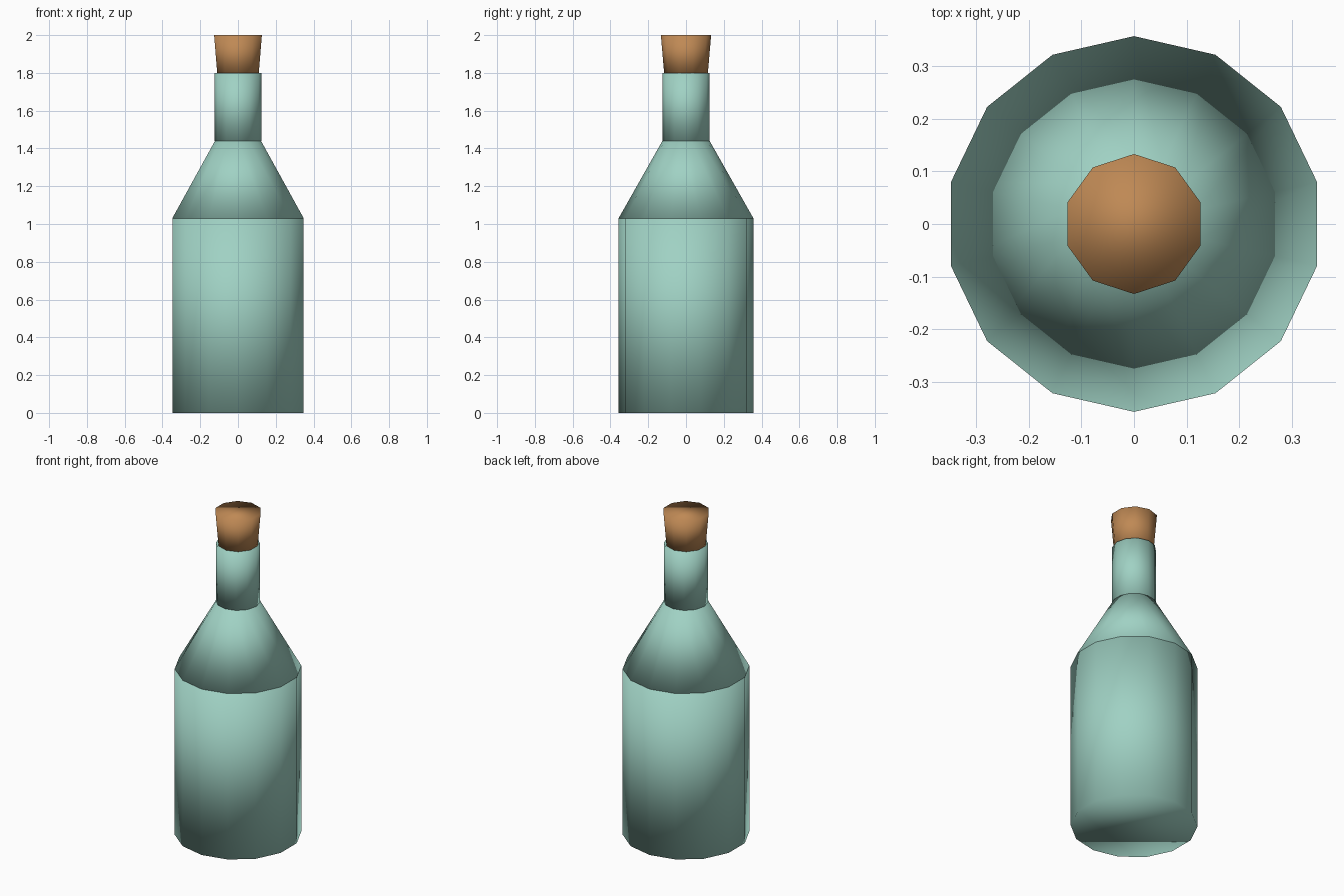
import bpy

if "Cube" in bpy.data.objects:
    bpy.data.objects.remove(bpy.data.objects["Cube"])


def material(name, color):
    m = bpy.data.materials.new(name)
    m.diffuse_color = (*color, 1.0)
    m.use_nodes = True
    m.node_tree.nodes["Principled BSDF"].inputs["Base Color"].default_value = m.diffuse_color
    return m


def tapered(name, sides, r_low, r_high, z_low, z_high, mat):
    """Capped low-poly cone or cylinder, fully smooth shaded, one corner towards +y."""
    bpy.ops.mesh.primitive_cone_add(
        vertices=sides, radius1=r_low, radius2=r_high,
        depth=z_high - z_low, location=(0, 0, (z_low + z_high) / 2))
    ob = bpy.context.object
    ob.name = name
    ob.data.materials.append(mat)
    bpy.ops.object.shade_smooth()
    return ob


glass = material("green_glass", (0.35, 0.64, 0.55))
cork = material("cork", (0.52, 0.25, 0.09))

# Bottle: straight body, sloped shoulder, narrow neck
tapered("body", 14, 0.357, 0.357, 0.0, 1.03, glass)
tapered("shoulder", 14, 0.357, 0.125, 1.03, 1.44, glass)
tapered("neck", 12, 0.125, 0.125, 1.44, 1.80, glass)

# Stopper flaring towards the top
tapered("cork_stopper", 10, 0.115, 0.133, 1.79, 2.0, cork)
